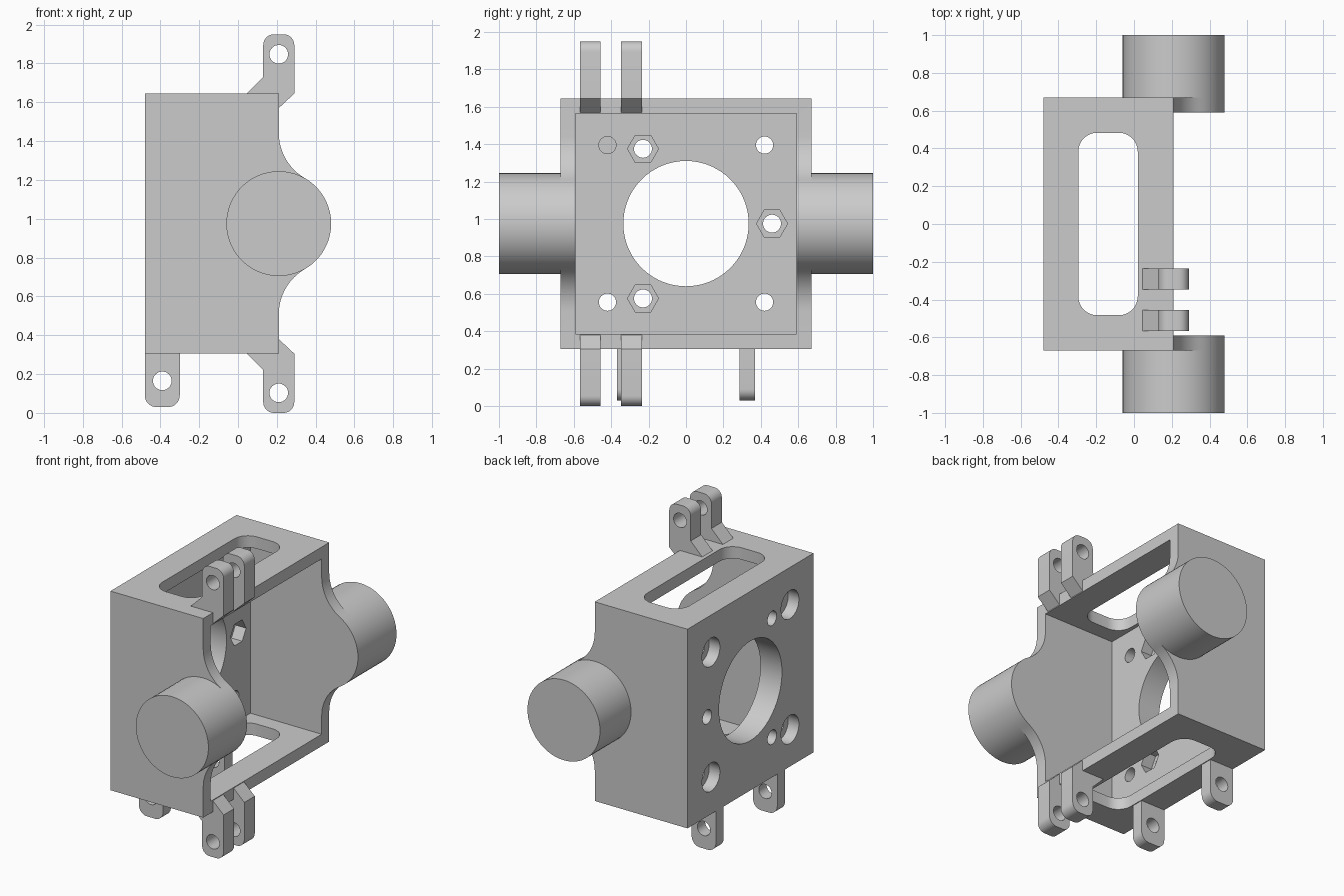
import bpy, bmesh
from math import cos, sin, radians

cube = bpy.data.objects.get("Cube")
if cube:
    bpy.data.objects.remove(cube, do_unlink=True)

grey = bpy.data.materials.new("light grey")
grey.use_nodes = True
grey.diffuse_color = (0.6, 0.6, 0.6, 1)
grey.node_tree.nodes["Principled BSDF"].inputs["Base Color"].default_value = grey.diffuse_color

MID = 0.975        # height of the trunnion axis
PIVOT = 0.21       # x of the trunnion axis and of the open rim
R = 0.27           # trunnion radius, also the flare fillet radius


def arc(cx, cy, r, start, end, steps):
    return [(cx + r * cos(radians(start + (end - start) * i / steps)),
             cy + r * sin(radians(start + (end - start) * i / steps)))
            for i in range(steps + 1)]


def circle(cx, cy, r, sides=48):
    return arc(cx, cy, r, 0, 360, sides)[:-1]


def rounded(x0, x1, y0, y1, r):
    return (arc(x1 - r, y1 - r, r, 0, 90, 8) + arc(x0 + r, y1 - r, r, 90, 180, 8)
            + arc(x0 + r, y0 + r, r, 180, 270, 8) + arc(x1 - r, y0 + r, r, 270, 360, 8))


def rect(x0, x1, y0, y1):
    return [(x0, y0), (x1, y0), (x1, y1), (x0, y1)]


def prism(name, outline, axis, lo, hi):
    """Extrude a 2D outline along one axis."""
    place = {"x": lambda a, b, d: (d, a, b),
             "y": lambda a, b, d: (a, d, b),
             "z": lambda a, b, d: (a, b, d)}[axis]
    bm = bmesh.new()
    ends = [[bm.verts.new(place(a, b, d)) for a, b in outline] for d in (lo, hi)]
    n = len(outline)
    bm.faces.new(ends[0])
    bm.faces.new(ends[1])
    for i in range(n):
        j = (i + 1) % n
        bm.faces.new((ends[0][i], ends[0][j], ends[1][j], ends[1][i]))
    bmesh.ops.recalc_face_normals(bm, faces=bm.faces)
    mesh = bpy.data.meshes.new(name)
    bm.to_mesh(mesh)
    bm.free()
    mesh.materials.append(grey)
    ob = bpy.data.objects.new(name, mesh)
    bpy.context.collection.objects.link(ob)
    return ob


def activate(ob):
    bpy.ops.object.select_all(action="DESELECT")
    ob.select_set(True)
    bpy.context.view_layer.objects.active = ob


def cut(ob, outline, axis, lo, hi):
    """Subtract a prism from an object."""
    cutter = prism("cutter", outline, axis, lo, hi)
    mod = ob.modifiers.new("cut", "BOOLEAN")
    mod.operation, mod.solver, mod.object = "DIFFERENCE", "EXACT", cutter
    activate(ob)
    bpy.ops.object.modifier_apply(modifier=mod.name)
    bpy.data.objects.remove(cutter, do_unlink=True)


def smooth(ob):
    activate(ob)
    bpy.ops.object.shade_smooth_by_angle(angle=radians(30))


# Housing: side profile with flared ears, hollowed from the open side
rise = 3 ** 0.5 * R
profile = ([(-0.48, 0.305), (PIVOT, 0.305)]
           + arc(PIVOT + R, MID - rise, R, 180, 120, 12)
           + arc(PIVOT, MID, R, -60, 60, 20)[1:-1]
           + arc(PIVOT + R, MID + rise, R, 240, 180, 12)
           + [(PIVOT, 1.645), (-0.48, 1.645)])
housing = prism("housing", profile, "y", -0.67, 0.67)
cut(housing, rect(-0.59, 0.59, 0.385, 1.565), "x", -0.32, 1)

# Windows through the top and bottom plates
cut(housing, rounded(-0.295, 0.02, -0.483, 0.483, 0.1), "z", 0.2, 1.8)

# Large bore and counterbored corner holes in the back plate
cut(housing, circle(0, MID, 0.335, 72), "x", -0.6, -0.2)
for y in (-0.42, 0.42):
    for z in (MID - 0.42, MID + 0.42):
        cut(housing, circle(y, z, 0.046, 32), "x", -0.6, -0.2)
        cut(housing, circle(y, z, 0.095), "x", -0.6, -0.4)

# Bolt holes with hexagonal nut pockets on the inside
for y, z in ((-0.23, MID - 0.4), (-0.23, MID + 0.4), (0.46, MID)):
    cut(housing, circle(y, z, 0.048, 32), "x", -0.6, -0.2)
    cut(housing, circle(y, z, 0.083, 6), "x", -0.4, -0.2)
smooth(housing)

# Trunnions
for side, name in ((-1, "front_trunnion"), (1, "back_trunnion")):
    smooth(prism(name, circle(PIVOT, MID, R, 60), "y", *sorted((side * 0.67, side))))

# Paired clevis lugs on the rim, mirrored above and below
lug = ([(0.045, 0.67), (PIVOT, 0.595), (0.29, 0.67)]
       + arc(0.235, 0.92, 0.055, 0, 90, 8)
       + arc(0.185, 0.92, 0.055, 90, 180, 8) + [(0.13, 0.755)])
for sign, level in ((1, "upper"), (-1, "lower")):
    for y, place in ((-0.567, "outer"), (-0.347, "inner")):
        ob = prism(f"{level}_{place}_lug", [(x, MID + sign * h) for x, h in lug],
                   "y", y, y + 0.111)
        cut(ob, circle(PIVOT, MID + sign * 0.872, 0.048, 32), "y", -1, 1)
        smooth(ob)

# Mounting feet under the back plate
foot = ([(-0.48, 0.305)] + arc(-0.42, 0.09, 0.06, 180, 270, 8)
        + arc(-0.36, 0.09, 0.06, 270, 360, 8) + [(-0.3, 0.305)])
for y, name in ((-0.368, "front_foot"), (0.285, "back_foot")):
    ob = prism(name, foot, "y", y, y + 0.083)
    cut(ob, circle(-0.39, 0.165, 0.048, 32), "y", -1, 1)
    smooth(ob)
